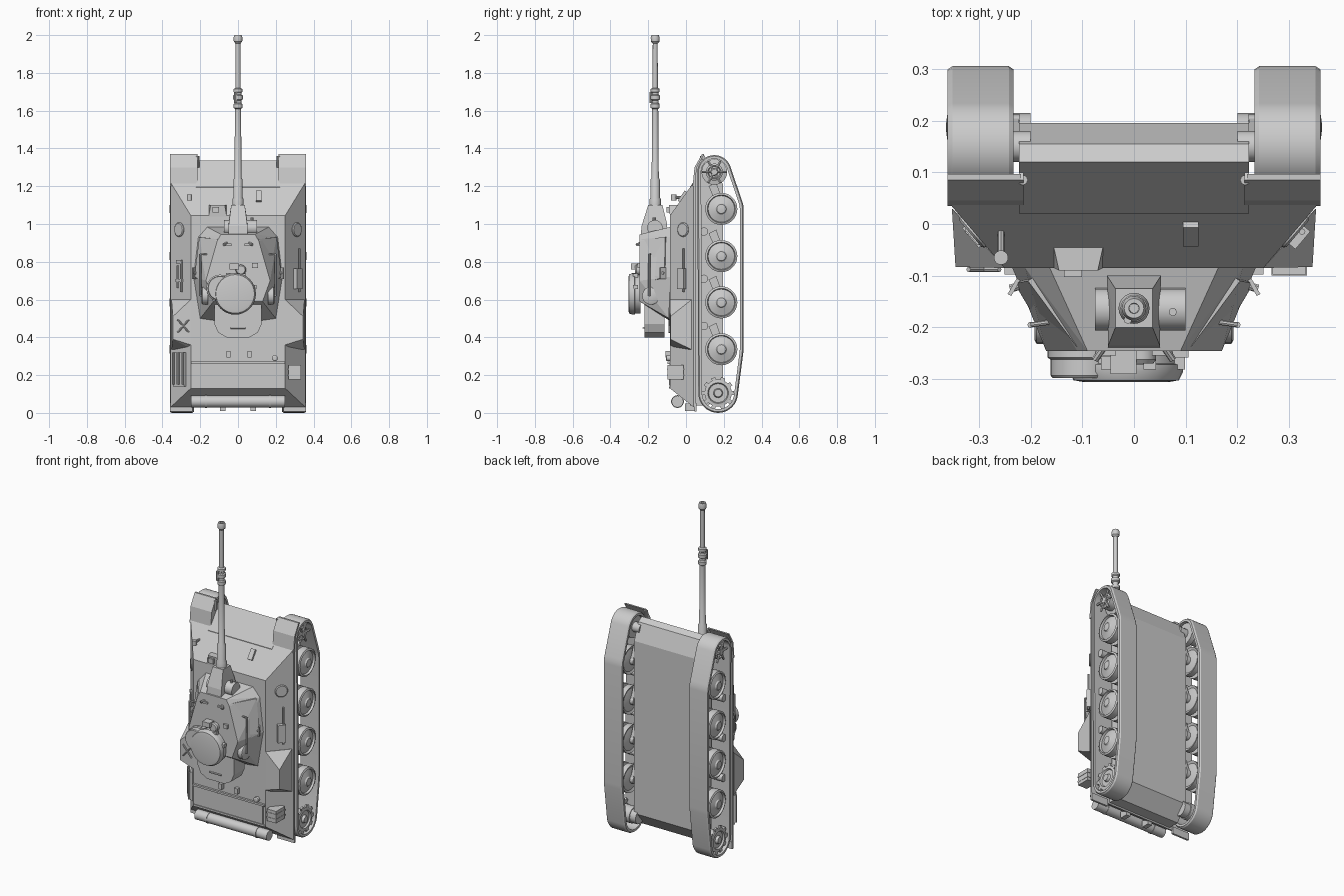
import bpy, bmesh, math
from math import radians, cos, sin, pi
from mathutils import Vector, Matrix, geometry


def finish(name, bm, smooth=False):
    bmesh.ops.recalc_face_normals(bm, faces=bm.faces)
    me = bpy.data.meshes.new(name)
    bm.to_mesh(me)
    bm.free()
    ob = bpy.data.objects.new(name, me)
    bpy.context.collection.objects.link(ob)
    if smooth:
        bpy.ops.object.select_all(action='DESELECT')
        ob.select_set(True)
        bpy.context.view_layer.objects.active = ob
        bpy.ops.object.shade_smooth_by_angle(angle=radians(32))
    return ob


def convex(name, pts, mirror=False):
    """Faceted solid around the points; mirror adds the -x copies first."""
    bm = bmesh.new()
    for p in list(pts) + ([(-x, y, z) for x, y, z in pts] if mirror else []):
        bm.verts.new(p)
    bmesh.ops.convex_hull(bm, input=bm.verts)
    bmesh.ops.delete(bm, geom=[v for v in bm.verts if not v.link_faces], context='VERTS')
    bmesh.ops.dissolve_limit(bm, angle_limit=0.01, verts=bm.verts, edges=bm.edges)
    return finish(name, bm)


def box(name, loc, size, rx=0, rz=0):
    bm = bmesh.new()
    m = (Matrix.Translation(loc) @ Matrix.Rotation(radians(rz), 4, 'Z')
         @ Matrix.Rotation(radians(rx), 4, 'X') @ Matrix.Diagonal((*size, 1)))
    bmesh.ops.create_cube(bm, size=1, matrix=m)
    return finish(name, bm)


def lathe(name, loc, axis, prof, n=24):
    """Revolve (radius, height) pairs around an axis through loc."""
    bm = bmesh.new()
    q = Vector((0, 0, 1)).rotation_difference(Vector(axis))
    rings = [[bm.verts.new(Vector(loc) + q @ Vector((r * cos(2*pi*i/n), r * sin(2*pi*i/n), h)))
              for i in range(n)] for r, h in prof]
    for a, b in zip(rings, rings[1:]):
        for i in range(n):
            bm.faces.new((a[i], a[(i+1) % n], b[(i+1) % n], b[i]))
    bm.faces.new(rings[0])
    bm.faces.new(rings[-1])
    return finish(name, bm, True)


def rod(name, a, b, r, n=8):
    d = Vector(b) - Vector(a)
    return lathe(name, a, d.normalized(), [(r, 0), (r, d.length)], n)


# Hull: sloped upper body, lower tub
convex("upper_hull", [(.25, -.085, .13), (.25, -.085, 1.045), (.357, .04, 1.22), (.357, .04, .03),
                      (.357, .05, 1.22), (.357, .05, .03)], True)
convex("lower_hull", [(.222, y, z) for y, z in [(.02, 1.195), (.12, 1.335), (.155, 1.315), (.195, 1.21),
                                                 (.195, .13), (.12, .04), (.02, .04)]], True)

# Running gear
IDLER, SPROCKET = (.15, 1.275), (.17, .105)
WHEELS = [1.08, .83, .585, .337]
Y_WHEEL = .187
rounds = [(*IDLER, .09), (*SPROCKET, .105), (Y_WHEEL, WHEELS[0], .118), (Y_WHEEL, WHEELS[3], .118)]


def loop(inset):
    return [Vector((y + (r-inset) * cos(2*pi*i/32), z + (r-inset) * sin(2*pi*i/32)))
            for y, z, r in rounds for i in range(32)]


order = geometry.convex_hull_2d(loop(0))


def track(s):
    bm = bmesh.new()
    section = [(.233, .02), (.233, .006), (.242, 0), (.351, 0), (.36, .006), (.36, .02)]
    rings = []
    for x, inset in section:
        pts = loop(inset)
        rings.append([bm.verts.new((s*x, *pts[i])) for i in order])
    n = len(order)
    for k in range(6):
        a, b = rings[k], rings[(k+1) % 6]
        for i in range(n):
            bm.faces.new((a[i], a[(i+1) % n], b[(i+1) % n], b[i]))
    finish("track", bm, True)


for s in (1, -1):
    ax = (s, 0, 0)
    track(s)
    for z in WHEELS:
        # Two discs with a dished, domed hub
        lathe("road_wheel_outer", (s*.305, Y_WHEEL, z), ax,
              [(.085, 0), (.085, .042), (.074, .047), (.07, .034), (.03, .048), (.024, .056), (.008, .058)], 28)
        lathe("road_wheel_inner", (s*.242, Y_WHEEL, z), ax, [(.03, 0), (.07, .012), (.085, .005), (.085, .04)], 28)
        rod("axle", (s*.22, Y_WHEEL, z), (s*.32, Y_WHEEL, z), .025, 12)
        convex("swing_arm", [(s*x, y, z+dz) for x, y, dz in [(.222, .12, .12), (.24, .12, .12), (.222, .16, .14),
               (.24, .16, .14), (.222, .18, -.02), (.24, .18, -.02), (.222, .21, 0), (.24, .21, 0)]])
    for z in (.96, .71, .46):
        lathe("return_roller", (s*.24, .095, z), ax, [(.022, 0), (.022, .09)], 12)
    lathe("idler", (s*.25, *IDLER), ax, [(.068, 0), (.068, .03), (.045, .035), (.045, .09), (.035, .095),
                                         (.03, .085), (.02, .085), (.015, .1)])
    rod("idler_axle", (s*.2, *IDLER), (s*.26, *IDLER), .03, 12)
    lathe("sprocket", (s*.24, *SPROCKET), ax, [(.05, 0), (.05, .09), (.072, .095), (.072, .105), (.055, .108),
                                               (.05, .098), (.025, .098), (.02, .113)])
    rod("sprocket_axle", (s*.2, *SPROCKET), (s*.26, *SPROCKET), .045, 12)
    for i in range(10):
        a = 2*pi*i/10
        y, z = SPROCKET[0] + .074*cos(a), SPROCKET[1] + .074*sin(a)
        box("sprocket_tooth", (s*.34, y, z), (.012, .022, .022), rx=math.degrees(a))
    for i in range(6):
        a = 2*pi*i/6
        rod("idler_spoke", (s*.343, *IDLER), (s*.343, IDLER[0]+.066*cos(a), IDLER[1]+.066*sin(a)), .007, 6)

    # Front mudguard in two bent panels, rear mud flap
    for (y0, z0), (y1, z1) in [((.035, 1.2), (.045, 1.3)), ((.045, 1.3), (.085, 1.37))]:
        convex("mudguard", [(s*x, y+t, z) for x in (.218, .36) for t in (0, .012)
                            for y, z in ((y0, z0), (y1, z1))])
    convex("mudguard_side", [(s*x, y, z) for x in (.214, .222) for y, z in
                             [(.035, 1.2), (.045, 1.3), (.085, 1.37), (.1, 1.36), (.1, 1.2)]])
    rod("tow_hook", (s*.215, .085, 1.3), (s*.215, .085, 1.36), .01)
    box("rear_flap", (s*.3, .05, .03), (.118, .012, .045))

    # Sloped side fittings
    nrm = (s*.766, -.643, 0)
    lathe("side_disc", (s*.31, -.014, .97), nrm, [(.038, -.01), (.038, .004), (.033, .008)], 20)
    convex("side_stowage", [(s*x, y, z) for x, y, z in [(.25, -.085, .6), (.25, -.085, .36), (.345, -.083, .51),
           (.345, -.083, .39), (.352, .03, .6), (.352, .03, .335), (.25, -.06, .6), (.25, -.06, .34)]])

    # Turret side: discharger bracket, handrail, lower disc
    rod("turret_bracket", (s*.205, -.115, .74), (s*.24, -.125, .74), .008)
    box("turret_bracket_plate", (s*.232, -.122, .74), (.008, .035, .06), rz=s*30)
    rod("turret_rail", (s*.2, -.195, .62), (s*.2, -.195, .84), .006)
    for z in (.62, .84):
        rod("rail_post", (s*.165, -.19, z), (s*.2, -.195, z), .005)
    lathe("turret_side_disc", (s*.17, -.185, .62), ax, [(.047, -.01), (.047, .018), (.04, .022)], 20)

    # Angled cheek panel on the turret flank
    convex("cheek_panel", [(s*x, y, z) for x, y, z in [(.11, -.238, .92), (.165, -.225, .73), (.16, -.235, .68),
           (.205, -.11, .93), (.231, -.115, .72), (.19, -.1, .93), (.2, -.1, .7), (.1, -.225, .9)]])
    rod("lifting_eye", (s*.06, -.24, .9), (s*.075, -.262, .89), .007)

# Turret body, ring and rear bustle
convex("turret", [(.165, -.08, .985), (.21, -.085, .93), (.235, -.085, .72), (.2, -.09, .5), (.13, -.09, .49),
                  (.09, -.245, .945), (.11, -.245, .91), (.17, -.245, .7), (.13, -.245, .59)], True)
lathe("turret_ring", (0, -.07, .72), (0, -1, 0), [(.235, 0), (.225, .025)], 32)
convex("bustle", [(x, y, z) for y in (-.22, -.115) for x, z in
                  [(.125, .6), (.125, .47), (.105, .425), (.06, .4)]], True)
rod("bustle_hatch_handle", (-.04, -.225, .45), (.04, -.225, .45), .005)

# Roof: twin cupolas, sight, periscopes
lathe("main_cupola", (-.015, -.24, .63), (0, -1, 0),
      [(.105, 0), (.105, .03), (.11, .032), (.11, .045), (.102, .062), (.085, .065)], 32)
lathe("side_cupola", (-.095, -.24, .66), (0, -1, 0),
      [(.072, 0), (.072, .018), (.066, .022), (.066, .053), (.062, .058)], 28)
lathe("roof_sight", (.015, -.24, .757), (0, -1, 0), [(.028, 0), (.028, .022), (.022, .03)], 16)
box("roof_periscope", (-.02, -.265, .775), (.05, .05, .03))
box("roof_vent", (.09, -.248, .78), (.03, .02, .025))
for x in (-.055, .055):
    box("roof_step", (x, -.248, .89), (.04, .012, .012))
for a in (20, 65, 110, 155):
    x, z = -.015 + .108*cos(radians(a)), .63 + .108*sin(radians(a))
    box("cupola_block", (x, -.268, z), (.024, .026, .02))

# Gun: trunnion drum, mantlet, barrel
rod("trunnion", (-.075, -.165, .98), (.1, -.165, .98), .041, 20)
rod("coaxial_gun", (.075, -.17, .98), (.075, -.17, 1.035), .008)
convex("mantlet", [(.05, -.24, .93), (.052, -.1, .93), (.05, -.235, .99), (.052, -.1, 1.0),
                   (.036, -.2, 1.1), (.036, -.125, 1.1)], True)
lathe("gun_barrel", (0, -.163, 0), (0, 0, 1),
      [(.03, 1.08), (.03, 1.13), (.025, 1.14), (.025, 1.235), (.019, 1.245), (.016, 1.61), (.024, 1.615),
       (.024, 1.635), (.018, 1.64), (.018, 1.655), (.026, 1.66), (.026, 1.68), (.018, 1.685), (.018, 1.695),
       (.024, 1.7), (.024, 1.715), (.014, 1.72), (.013, 1.955), (.022, 1.965), (.024, 1.985), (.019, 2.0),
       (.01, 2.0), (.009, 1.96)], 20)
rod("barrel_clamp", (-.012, -.185, 1.64), (-.012, -.185, 1.7), .008)

# Glacis: driver's hood, hatch bar, headlamp
convex("driver_hood", [(x, y, z) for x, y, z in [(-.155, -.085, 1.04), (-.06, -.085, 1.04), (-.145, -.09, 1.1),
       (-.07, -.09, 1.1), (-.155, -.045, 1.1), (-.06, -.045, 1.1), (-.155, -.07, 1.04), (-.06, -.07, 1.04)]])
box("driver_periscope", (-.118, -.09, 1.075), (.035, .025, .03))
box("glacis_bracket", (.11, -.017, 1.145), (.03, .02, .065), rx=-35)
rod("lamp_stalk", (-.257, .0, 1.14), (-.257, -.06, 1.14), .007)
rod("headlamp", (-.257, -.065, 1.125), (-.257, -.065, 1.155), .014, 14)

# Left flank tools
for z0, z1, dx in [(.64, .8, 0), (.66, .78, .02)]:
    rod("tool_handle", (-.3-dx, -.035+dx, z0), (-.3-dx, -.035+dx, z1), .006)
box("tool_head", (-.31, -.022, .8), (.04, .012, .02), rz=-50)
box("tool_clip", (-.31, -.022, .7), (.05, .016, .015), rz=-50)
for d in (-.035, .035):
    rod("crossed_strap", (-.29-.03, -.088, .46-d), (-.29+.03, -.088, .46+d), .005)
box("tool_rack", (-.307, -.022, .23), (.09, .02, .18), rz=-50)
for dx in (-.025, 0, .025):
    rod("rack_bar", (-.318+dx, -.034+dx*1.2*-1, .15), (-.318+dx, -.034-dx*1.2, .32), .007)

# Right flank box, tools and rear stowage case
box("flank_box", (.315, -.022, .71), (.045, .03, .11), rz=50)
rod("flank_rod", (.325, -.015, .64), (.325, -.015, .87), .006)
box("rear_case", (.3, -.055, .215), (.065, .085, .075))
for z in (.2, .23):
    box("case_strap", (.3, -.055, z), (.069, .09, .008))

# Engine deck and rear stowage roll
box("engine_panel", (0, -.086, .2), (.47, .01, .11))
box("engine_ridge", (0, -.09, .265), (.5, .016, .012))
box("rear_ridge", (0, -.082, .135), (.5, .016, .012))
for x in (-.05, .06):
    box("deck_lug", (x, -.095, .31), (.022, .025, .035))
lathe("filler_cap", (.195, -.08, .29), (0, -1, 0), [(.016, 0), (.016, .022), (.01, .026)], 14)
rod("stowage_roll", (-.25, -.045, .06), (.25, -.045, .06), .031, 18)
for x in (-.17, .17):
    rod("roll_strap", (x-.006, -.045, .06), (x+.006, -.045, .06), .034, 18)
for x in (-.08, .08):
    box("tow_lug", (x, .02, .03), (.03, .05, .04))
